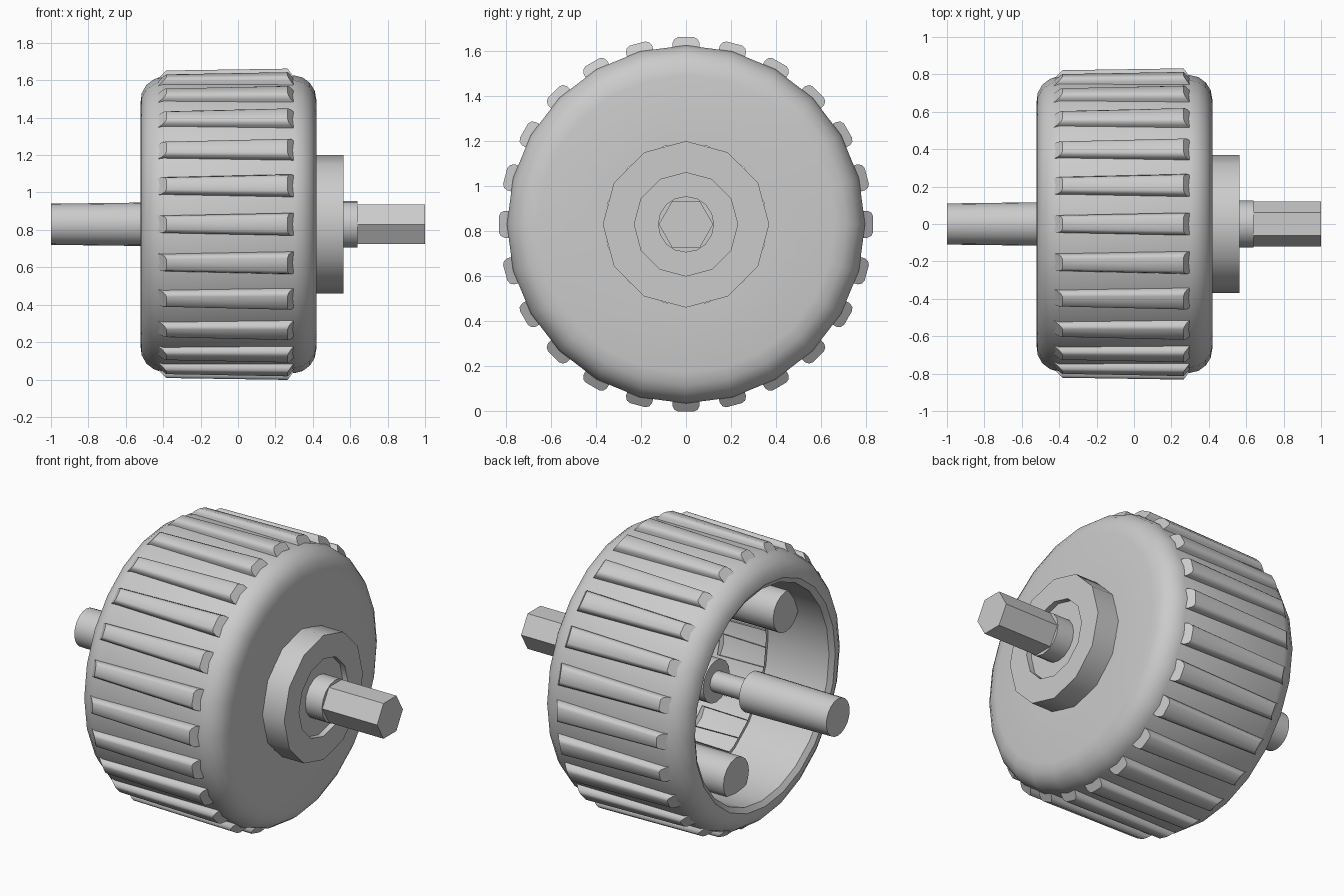
import bpy, bmesh, math

cube = bpy.data.objects.get("Cube")
if cube:
    bpy.data.objects.remove(cube, do_unlink=True)

AXLE_Z = 0.83
RIBS = 24

grey = bpy.data.materials.new("plain_grey")
grey.use_nodes = True
grey.diffuse_color = (0.6, 0.6, 0.6, 1)
grey.node_tree.nodes["Principled BSDF"].inputs["Base Color"].default_value = (0.6, 0.6, 0.6, 1)


def finish(name, bm, angle):
    bmesh.ops.remove_doubles(bm, verts=bm.verts, dist=1e-5)
    mesh = bpy.data.meshes.new(name)
    bm.to_mesh(mesh)
    bm.free()
    mesh.materials.append(grey)
    obj = bpy.data.objects.new(name, mesh)
    bpy.context.collection.objects.link(obj)
    bpy.ops.object.select_all(action='DESELECT')
    obj.select_set(True)
    bpy.context.view_layer.objects.active = obj
    if angle:
        bpy.ops.object.shade_smooth_by_angle(angle=math.radians(angle))


def lathe(name, profile, sides, y=0.0, z=0.0, angle=35):
    """Turn (x, radius) points around an axis parallel to x."""
    bm = bmesh.new()
    rings = []
    for x, r in profile:
        ring = []
        for k in range(sides):
            a = math.tau * k / sides
            ring.append(bm.verts.new((x, y + r * math.cos(a), AXLE_Z + z + r * math.sin(a))))
        rings.append(ring)
    for r0, r1 in zip(rings, rings[1:]):
        for k in range(sides):
            n = (k + 1) % sides
            bm.faces.new((r0[k], r0[n], r1[n], r1[k]))
    finish(name, bm, angle)


def rod(name, x0, r0, x1, r1, sides, y=0.0, z=0.0, angle=35):
    lathe(name, [(x0, 0), (x0, r0), (x1, r1), (x1, 0)], sides, y, z, angle)


# Wheel shell: inner lip, rounded open rim, tread, rounded shoulder, outer face
lathe("wheel_shell", [
    (-0.10, 0.61), (-0.10, 0.63), (-0.50, 0.63), (-0.52, 0.66),
    (-0.515, 0.70), (-0.49, 0.745), (-0.45, 0.775), (-0.40, 0.793), (0.30, 0.796),
    (0.345, 0.785), (0.385, 0.755), (0.41, 0.715), (0.42, 0.66), (0.42, 0.36)], 24, angle=40)

# Raised collar with a shallow recess around the axle
lathe("hub_collar", [(0.41, 0.37), (0.563, 0.37), (0.563, 0.23), (0.53, 0.23), (0.53, 0)], 12)

# Tread ribs: slightly tapered bars with rounded tops and one slanted face at each end
bm = bmesh.new()
# end position at the base, slant of the end, half width, outer radius
ends = [(-0.42, 1.0, 0.046, 0.822), (0.30, -0.75, 0.06, 0.832)]
for i in range(RIBS):
    a = math.tau * i / RIBS
    c, s = math.cos(a), math.sin(a)
    sections = []
    for x, slant, w, top in ends:
        half = [(w, 0.775), (w, top - 0.025), (0.86 * w, top - 0.008), (0.6 * w, top)]
        outline = [(-t, r) for t, r in half] + half[::-1]
        sections.append([bm.verts.new((x + slant * (r - 0.785), r * c - t * s,
                                       AXLE_Z + r * s + t * c)) for t, r in outline])
    low, high = sections
    for k in range(len(low) - 1):
        bm.faces.new((low[k], low[k + 1], high[k + 1], high[k]))
    bm.faces.new(low[::-1])
    bm.faces.new(high)
finish("tread_ribs", bm, 40)

# Axle: plain end, thin neck inside the wheel, inner hub, outer stub, hex drive
rod("axle_plain_end", -1.0, 0.11, -0.43, 0.117, 20)
rod("axle_neck", -0.44, 0.06, -0.19, 0.06, 12)
rod("inner_hub", -0.20, 0.125, 0.40, 0.125, 16)
rod("axle_stub", 0.50, 0.125, 0.64, 0.125, 16)
rod("hex_drive", 0.62, 0.121, 1.0, 0.121, 6, angle=0)

# Three mounting posts inside the wheel
for i in range(3):
    a = math.radians(30 + 120 * i)
    rod(f"inner_post_{i + 1}", -0.33, 0.12, 0.40, 0.12, 16,
        0.54 * math.cos(a), 0.54 * math.sin(a))
